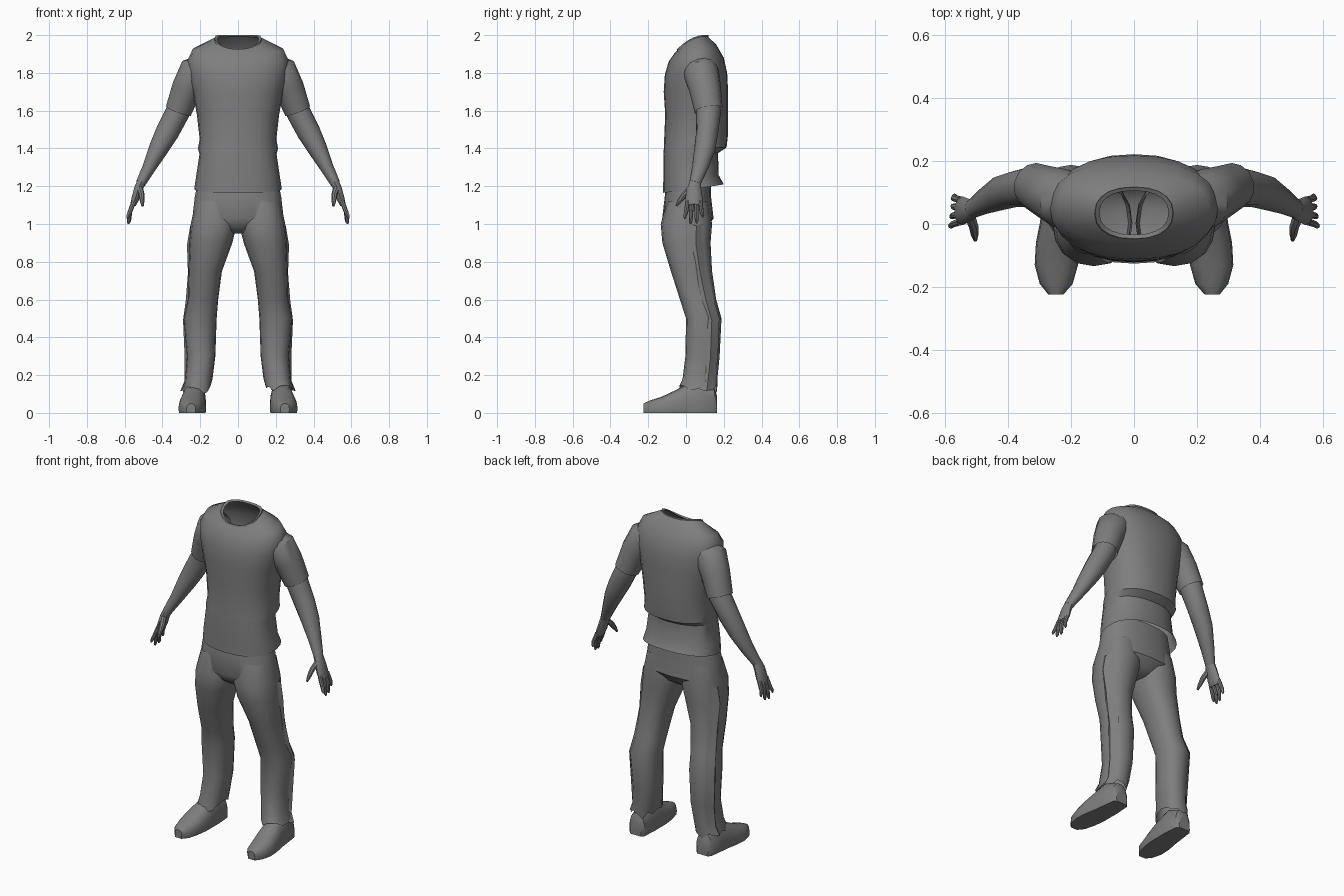
import bpy, bmesh, math, random
from mathutils import Vector

if "Cube" in bpy.data.objects:
    bpy.data.objects.remove(bpy.data.objects["Cube"])

random.seed(3)
grey = bpy.data.materials.new("mid grey")
grey.diffuse_color = (0.21, 0.21, 0.21, 1)
grey.use_nodes = True
grey.node_tree.nodes["Principled BSDF"].inputs["Base Color"].default_value = grey.diffuse_color


def finish(name, bm, angle=40):
    bmesh.ops.recalc_face_normals(bm, faces=bm.faces)
    me = bpy.data.meshes.new(name)
    bm.to_mesh(me)
    bm.free()
    me.materials.append(grey)
    for p in me.polygons:
        p.use_smooth = True
    me.set_sharp_from_angle(angle=math.radians(angle))
    ob = bpy.data.objects.new(name, me)
    bpy.context.collection.objects.link(ob)
    return ob


def skin(name, rings, cap_start=False, cap_end=False, angle=40):
    """Join equal-sized rings of points into a surface."""
    bm = bmesh.new()
    vs = [[bm.verts.new(p) for p in r] for r in rings]
    n = len(vs[0])
    for a, b in zip(vs, vs[1:]):
        for i in range(n):
            j = (i + 1) % n
            bm.faces.new((a[i], a[j], b[j], b[i]))
    if cap_start:
        bm.faces.new(vs[0])
    if cap_end:
        bm.faces.new(vs[-1])
    return finish(name, bm, angle)


def spow(v, e):
    return math.copysign(abs(v) ** e, v)


def level(cx, hw, yf, yb, zf, zs=None, zb=None, n=20, power=2.3, jag=0):
    """Rounded cross-section; height may differ at front, side and back."""
    zs = zf if zs is None else zs
    zb = zf if zb is None else zb
    pts = []
    for i in range(n):
        a = 2 * math.pi * i / n
        c, s = spow(math.cos(a), 2 / power), spow(math.sin(a), 2 / power)
        z = zs + (zb - zf) / 2 * s + ((zf + zb) / 2 - zs) * s * s
        pts.append((cx + hw * c, (yf + yb) / 2 + (yb - yf) / 2 * s,
                    z + random.uniform(-jag, jag)))
    return pts


def tube(name, side, path, n=12, caps=(False, True)):
    """Tube along (x, y, z, radius across y, radius in xz), mirrored by side."""
    P = [Vector(p[:3]) for p in path]
    rings = []
    for i, p in enumerate(path):
        d = (P[min(i + 1, len(P) - 1)] - P[max(i - 1, 0)]).normalized()
        u = (Vector((0, 1, 0)) - d * d.y).normalized()
        w = d.cross(u)
        ring = []
        for k in range(n):
            a = 2 * math.pi * k / n
            q = P[i] + u * (p[3] * math.cos(a)) + w * (p[4] * math.sin(a))
            ring.append((q.x * side, q.y, q.z))
        rings.append(ring)
    return skin(name, rings, caps[0], caps[1])


# shirt body: half width, front y, back y, then heights front / side / back
shirt = [
    (.232, -.122, .200, 1.165, 1.185, 1.210),
    (.222, -.120, .172, 1.24, 1.25, 1.26),
    (.204, -.120, .170, 1.36, 1.37, 1.375),
    (.212, -.118, .215, 1.39, 1.40, 1.405),
    (.203, -.116, .222, 1.44, 1.45, 1.47),
    (.218, -.110, .222, 1.58, 1.58, 1.60),
    (.240, -.118, .222, 1.70, 1.70, 1.72),
    (.262, -.112, .218, 1.79, 1.79, 1.80),
    (.268, -.092, .200, 1.86, 1.865, 1.88),
    (.240, -.060, .160, 1.905, 1.925, 1.95),
    (.122, -.046, .116, 1.918, 1.980, 1.992),
]
skin("shirt_body", [level(0, *r, n=24) for r in shirt])

# collar band around the open neck
skin("collar", [level(0, .126, -.052, .118, 1.905, 1.975, 1.990),
                level(0, .124, -.047, .118, 1.925, 1.986, 2.0),
                level(0, .110, -.034, .106, 1.920, 1.980, 1.993)])

# trouser seat
seat = [(.205, -.100, .130, 1.25), (.228, -.112, .132, 1.15),
        (.242, -.126, .146, 1.03), (.150, -.100, .110, .98),
        (.050, -.060, .070, .95)]
skin("trouser_seat", [level(0, *r) for r in seat], cap_end=True)

# trouser leg: inner x, outer x, front y, back y, height
leg = [(.010, .225, -.100, .120, 1.12), (.005, .250, -.134, .138, 1.0),
       (.030, .258, -.125, .130, .90), (.085, .262, -.080, .138, .75),
       (.105, .265, -.032, .160, .60), (.113, .288, .000, .188, .50),
       (.120, .270, -.003, .178, .30), (.135, .280, -.018, .166, .18),
       (.145, .294, -.036, .165, .125)]

# shoe: y, inner x, outer x, top height
shoe = [(.165, .190, .265, .09), (.150, .175, .280, .13), (.06, .168, .292, .17),
        (.0, .168, .300, .150), (-.06, .168, .312, .118), (-.13, .178, .316, .085),
        (-.19, .195, .300, .066), (-.225, .225, .272, .050)]

for side, tag in ((1, "left"), (-1, "right")):
    rings = []
    for i, (xi, xo, yf, yb, z) in enumerate(leg):
        rings.append(level(side * (xi + xo) / 2, (xo - xi) / 2, yf, yb, z,
                           n=16, jag=.025 if i == len(leg) - 1 else 0))
    skin("trouser_leg_" + tag, rings)

    # loose, ragged seam strip down the outside of the leg
    bm = bmesh.new()
    rows = []
    for i, (xi, xo, yf, yb, z) in enumerate(leg[1:]):
        k = .012 if i % 2 else .003
        y = yf + (yb - yf) * .62
        rows.append([bm.verts.new((side * (xo - .012), y - .02, z)),
                     bm.verts.new((side * (xo + k), y + .02, z - .01)),
                     bm.verts.new((side * (xo - .03), y + .06, z))])
    for a, b in zip(rows, rows[1:]):
        for j in (0, 1):
            bm.faces.new((a[j], a[j + 1], b[j + 1], b[j]))
    finish("side_seam_" + tag, bm, 30)

    # shoe with a flat sole
    rings = []
    for y, xi, xo, zt in shoe:
        cx, hw = side * (xi + xo) / 2, (xo - xi) / 2
        ring = [(cx - hw * .94, y, 0), (cx + hw * .94, y, 0)]
        for k in range(9):
            a = math.pi * k / 8
            ring.append((cx + hw * spow(math.cos(a), .8), y,
                         .02 + (zt - .02) * spow(math.sin(a), .8)))
        rings.append(ring)
    skin("shoe_" + tag, rings, True, True)

    # short sleeve
    tube("sleeve_" + tag, side, [
        (.17, .075, 1.835, .080, .075), (.225, .08, 1.80, .095, .095),
        (.270, .10, 1.72, .085, .082), (.315, .12, 1.60, .075, .072)],
        n=14, caps=(False, False))

    # bare arm
    tube("arm_" + tag, side, [
        (.285, .110, 1.68, .062, .060), (.315, .120, 1.60, .066, .064),
        (.375, .112, 1.485, .058, .062), (.420, .100, 1.40, .056, .052),
        (.470, .075, 1.30, .043, .036), (.515, .047, 1.215, .030, .026)])

    # palm
    tube("palm_" + tag, side, [
        (.510, .048, 1.225, .029, .025), (.528, .043, 1.185, .038, .024),
        (.545, .042, 1.13, .046, .021), (.556, .042, 1.10, .042, .016)], n=10)

    # fingers and thumb
    for i, (y, ytip, ztip) in enumerate([(.008, -.006, 1.028), (.031, .024, 1.0),
                                         (.054, .056, 1.004), (.076, .088, 1.035)]):
        xt = .583 - .004 * i
        tube("finger_%d_%s" % (i + 1, tag), side, [
            (.551, y, 1.12, .012, .013), (.572, (y + ytip) / 2, 1.065, .011, .012),
            (xt, ytip, ztip + .012, .009, .009), (xt + .002, ytip, ztip, .004, .004)], n=8)
    tube("thumb_" + tag, side, [
        (.522, .025, 1.19, .018, .018), (.510, -.008, 1.155, .016, .016),
        (.507, -.035, 1.12, .012, .012), (.505, -.052, 1.095, .005, .006)], n=8)
